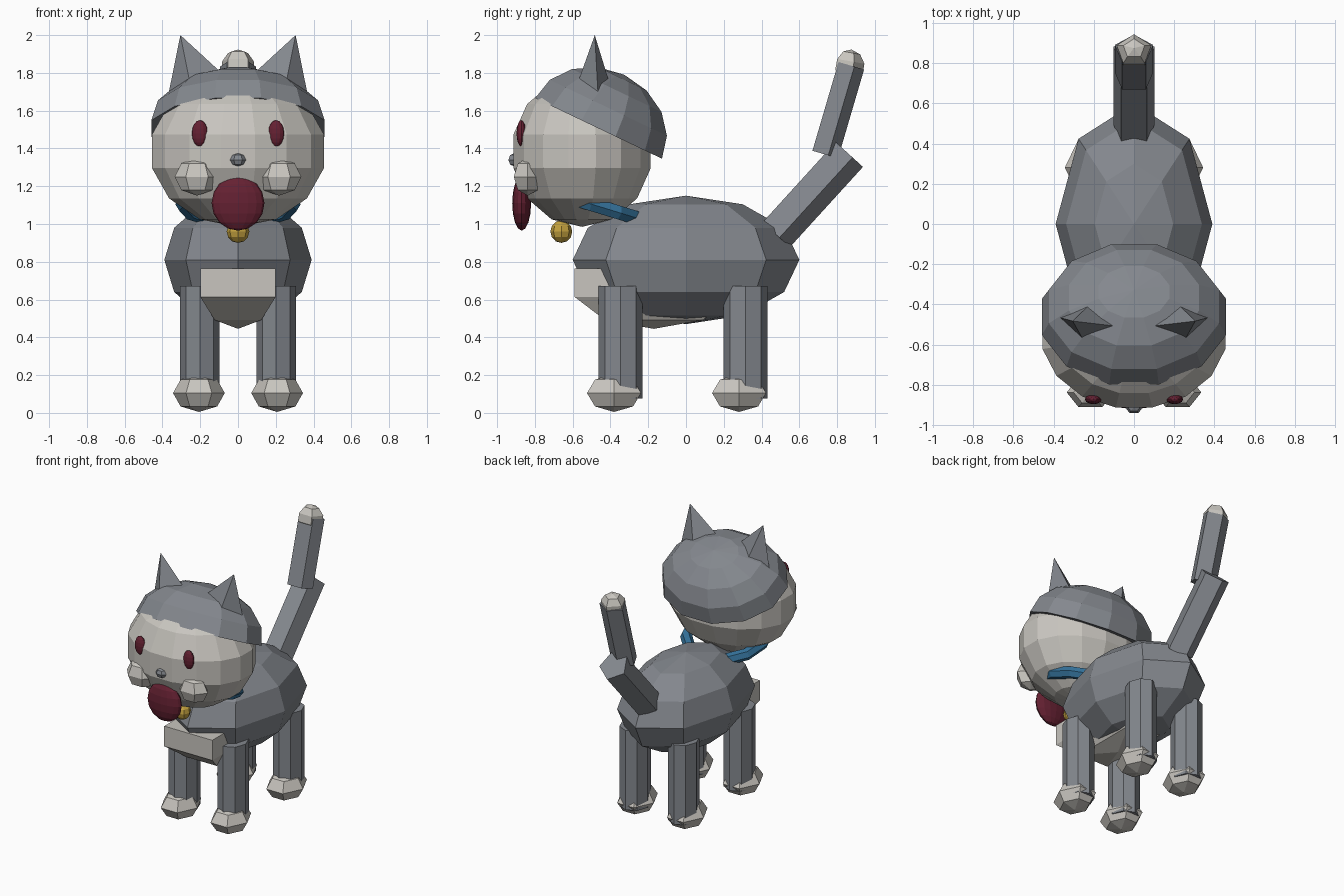
import bpy, bmesh
from math import atan2, radians
from mathutils import Matrix, Vector

if "Cube" in bpy.data.objects:
    bpy.data.objects.remove(bpy.data.objects["Cube"], do_unlink=True)


def material(name, rgb):
    m = bpy.data.materials.new(name)
    m.use_nodes = True
    color = (*rgb, 1)
    m.diffuse_color = color
    m.node_tree.nodes["Principled BSDF"].inputs["Base Color"].default_value = color
    return m


GREY = material("grey fur", (0.23, 0.245, 0.27))
CREAM = material("cream fur", (0.58, 0.56, 0.52))
RED = material("dark red", (0.13, 0.015, 0.032))
BLUE = material("collar blue", (0.035, 0.17, 0.33))
GOLD = material("bell gold", (0.55, 0.36, 0.05))


def finish(name, bm, mat):
    bmesh.ops.recalc_face_normals(bm, faces=bm.faces)
    mesh = bpy.data.meshes.new(name)
    bm.to_mesh(mesh)
    bm.free()
    mesh.materials.append(mat)
    ob = bpy.data.objects.new(name, mesh)
    bpy.context.scene.collection.objects.link(ob)
    return ob


def place(bm, loc, radii, turn, tilt):
    """Align a corner with +x, turn, scale, tilt about x and move."""
    rim = max(bm.verts, key=lambda v: v.co.xy.length)
    spin = radians(turn) - atan2(rim.co.y, rim.co.x)
    bm.transform(Matrix.Translation(loc) @ Matrix.Rotation(tilt, 4, 'X')
                 @ Matrix.Diagonal((*radii, 1)) @ Matrix.Rotation(spin, 4, 'Z'))


def ball(name, mat, loc, radii, seg, rings, turn=0, tilt=0, keep=None):
    """Faceted ellipsoid; keep drops some verts and closes the hole."""
    bm = bmesh.new()
    bmesh.ops.create_uvsphere(bm, u_segments=seg, v_segments=rings, radius=1)
    if keep:
        bmesh.ops.delete(bm, geom=[v for v in bm.verts if not keep(v.co.z)], context='VERTS')
        bmesh.ops.holes_fill(bm, edges=[e for e in bm.edges if e.is_boundary], sides=0)
    place(bm, loc, radii, turn, radians(tilt))
    return finish(name, bm, mat)


def tube(name, mat, start, end, rx, ry, sides, turn=0):
    """Prism between two points that lie in one yz plane."""
    a, b = Vector(start), Vector(end)
    d = b - a
    bm = bmesh.new()
    bmesh.ops.create_cone(bm, cap_ends=True, segments=sides, radius1=1, radius2=1, depth=d.length)
    place(bm, (a + b) / 2, (rx, ry, 1), turn, atan2(-d.y, d.z))
    return finish(name, bm, mat)


# Body and chest
ball("body", GREY, (0, 0, 0.81), (0.39, 0.6, 0.34), 8, 6)
ball("chest", CREAM, (0, -0.17, 0.69), (0.297, 0.625, 0.245), 4, 5, turn=45,
     keep=lambda z: z < 0.5)

# Head with a tilted cap of fur
ball("head", CREAM, (0, -0.55, 1.385), (0.476, 0.38, 0.4), 16, 7, turn=11.25)
ball("fur_cap", GREY, (0, -0.463, 1.506), (0.475, 0.385, 0.315), 12, 8, turn=15, tilt=-25.5,
     keep=lambda z: z > -0.01)

# Face centre
ball("nose", GREY, (0, -0.91, 1.34), (0.045, 0.035, 0.035), 6, 4)
ball("tongue", RED, (0, -0.87, 1.11), (0.14, 0.05, 0.145), 16, 8)


def ear(name, side):
    bm = bmesh.new()
    tip = Vector((0.305, -0.483, 2.0))
    base = [(0.39, -0.46, 1.58), (0.22, -0.4, 1.73), (0.12, -0.505, 1.83), (0.245, -0.59, 1.7)]
    corners = []
    for p in base:
        q = tip.lerp(Vector(p), 1.08)
        corners.append(bm.verts.new((side * q.x, q.y, q.z)))
    top = bm.verts.new((side * tip.x, tip.y, tip.z))
    for i in range(4):
        bm.faces.new((corners[i], corners[(i + 1) % 4], top))
    bm.faces.new(corners)
    finish(name, bm, GREY)


# Paired parts
for label, s in (("left", 1), ("right", -1)):
    ear(label + "_ear", s)
    ball(label + "_eye", RED, (s * 0.202, -0.872, 1.48), (0.042, 0.025, 0.07), 12, 8)
    ball(label + "_cheek", CREAM, (s * 0.217, -0.838, 1.25), (0.118, 0.085, 0.1), 6, 4)
    for end, y in (("front", -0.347), ("back", 0.315)):
        tube(f"{end}_{label}_leg", GREY, (s * 0.202, y, 0.075), (s * 0.202, y, 0.672),
             0.104, 0.117, 8)
        ball(f"{end}_{label}_foot", CREAM, (s * 0.207, y - 0.034, 0.105),
             (0.137, 0.165, 0.1), 6, 4)

# Collar ring and bell
bpy.ops.mesh.primitive_torus_add(major_segments=12, minor_segments=6, major_radius=0.29,
                                 minor_radius=0.042, location=(0, -0.5, 1.105),
                                 rotation=(radians(-17), 0, 0))
collar = bpy.context.object
collar.name = "collar"
collar.data.materials.append(BLUE)
ball("bell", GOLD, (0, -0.66, 0.96), (0.06, 0.058, 0.06), 8, 6)

# Tail
tube("tail_lower", GREY, (0, 0.47, 0.95), (0, 0.857, 1.375), 0.108, 0.108, 5, turn=90)
tube("tail_upper", GREY, (0, 0.73, 1.37), (0, 0.868, 1.84), 0.1, 0.078, 5, turn=90)
ball("tail_tip", CREAM, (0, 0.86, 1.835), (0.095, 0.085, 0.09), 5, 5, turn=90, tilt=-10)
